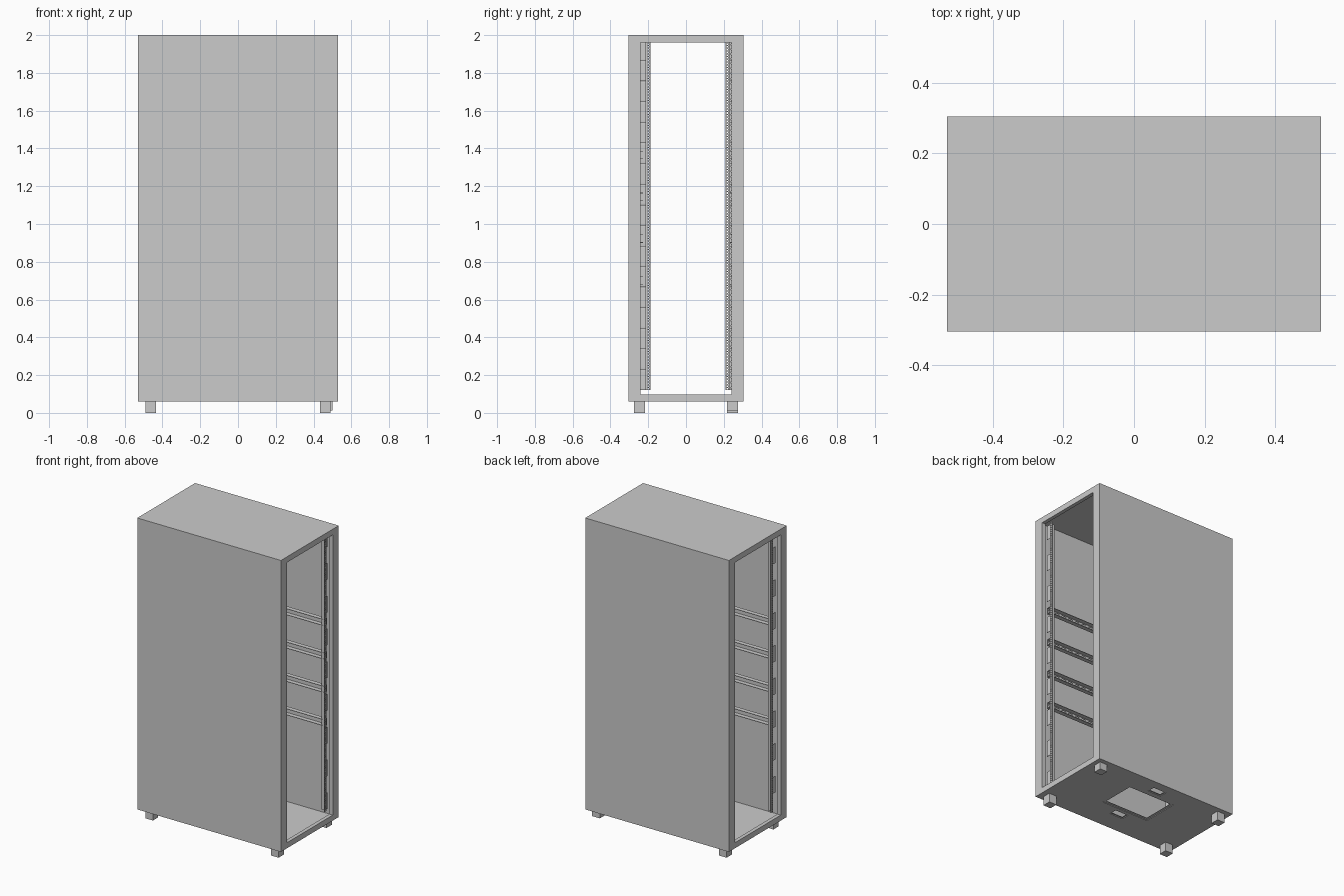
import bpy

if "Cube" in bpy.data.objects:
    bpy.data.objects.remove(bpy.data.objects["Cube"])

X, Y = 0.529, 0.304          # half length and half width of the cabinet
Z0, Z1 = 0.06, 2.0           # underside and top
T = 0.004                    # sheet metal thickness


def make(name, verts, faces):
    me = bpy.data.meshes.new(name)
    me.from_pydata(verts, [], faces)
    ob = bpy.data.objects.new(name, me)
    bpy.context.collection.objects.link(ob)
    return ob


def box(name, x, y, z):
    """Box from three (min, max) ranges."""
    (x0, x1), (y0, y1), (z0, z1) = sorted(x), sorted(y), sorted(z)
    v = [(a, b, c) for a in (x0, x1) for b in (y0, y1) for c in (z0, z1)]
    f = [(0, 1, 3, 2), (4, 6, 7, 5), (0, 4, 5, 1), (2, 3, 7, 6), (0, 2, 6, 4), (1, 5, 7, 3)]
    return make(name, v, f)


def sheet(name, us, vs, is_hole, place, thick=T):
    """Perforated sheet: a grid of cells, leaving out those that are holes."""
    index, verts, faces = {}, [], []

    def vert(i, j):
        if (i, j) not in index:
            index[i, j] = len(verts)
            verts.append(place(us[i], vs[j]))
        return index[i, j]

    for i in range(len(us) - 1):
        for j in range(len(vs) - 1):
            if not is_hole(i, j):
                faces.append((vert(i, j), vert(i + 1, j), vert(i + 1, j + 1), vert(i, j + 1)))
    ob = make(name, verts, faces)
    mod = ob.modifiers.new("thickness", 'SOLIDIFY')
    mod.thickness, mod.offset = thick, 0
    return ob


def hole_steps(start, pitch, size, count, end):
    """Edges alternating solid / hole along a strip."""
    out = [start]
    for k in range(count):
        c = start + (k + 0.5) * pitch
        out += [c - size / 2, c + size / 2]
    return out + [end]


# Outer skin
box("top_panel", (-X, X), (-Y, Y), (Z1 - T, Z1))
for s, side in ((-1, "front"), (1, "back")):
    box(side + "_side_panel", (-X, X), (s * (Y - T), s * Y), (Z0, Z1 - T))

# Floor with a large cable opening and two small ones
openings = [(-0.18, 0.175, -0.09, 0.165), (-0.05, 0.05, 0.19, 0.245), (-0.05, 0.05, -0.17, -0.115)]
fx = sorted({-X, X} | {v for o in openings for v in o[:2]})
fy = sorted({-Y + T, Y - T} | {v for o in openings for v in o[2:]})


def in_opening(i, j):
    cx, cy = (fx[i] + fx[i + 1]) / 2, (fy[j] + fy[j + 1]) / 2
    return any(a < cx < b and c < cy < d for a, b, c, d in openings)


sheet("floor_panel", fx, fy, in_opening, lambda u, v: (u, v, Z0 + T / 2))

# Recessed lip inside each opening
for k, (a, b, c, d) in enumerate(openings):
    m = 0.016 if k == 0 else 0.008
    sheet(f"opening_lip_{k}", [a - 0.004, a + m, b - m, b + 0.004], [c - 0.004, c + m, d - m, d + 0.004],
          lambda i, j: i == 1 and j == 1, lambda u, v: (u, v, Z0 + T + 0.002), 0.003)

# Open end frames
for s, end in ((-1, "left"), (1, "right")):
    xr = (s * (X - 0.025), s * X)
    for t, side in ((-1, "front"), (1, "back")):
        box(f"{end}_{side}_frame_upright", xr, (t * 0.241, t * Y), (Z0, Z1))
    box(f"{end}_frame_header", xr, (-0.241, 0.241), (1.962, Z1))
    box(f"{end}_frame_sill", xr, (-0.241, 0.241), (Z0, 0.097))

# Mounting posts: punched flange, side web, and spaced bracket plates
P0, P1 = 0.12, 1.96
post_z = hole_steps(P0, (P1 - P0) / 126, 0.008, 126, P1)
PITCH = 0.218
for s, end in ((-1, "left"), (1, "right")):
    px = s * 0.49
    for t, side in ((-1, "front"), (1, "back")):
        inner = -0.189 if t < 0 else 0.208
        name = f"{end}_{side}_post"
        ys = [inner, inner + t * 0.006, inner + t * 0.014, inner + t * 0.022]
        sheet(name + "_flange", ys, post_z, lambda i, j: i == 1 and j % 2 == 1,
              lambda u, v, px=px: (px, u, v), 0.003)
        web = inner + t * 0.022
        box(name + "_web", (px, px - s * 0.035), (web, web + t * 0.003), (P0, P1))
        z = 0.23 if s < 0 else 0.12
        n = 0
        while z < 1.93:
            top = min(z + 0.109, P1)
            w0, w1 = web, t * 0.255
            c = (w0 + w1) / 2
            sheet(f"{name}_bracket_{n}", [w0, c - 0.004, c + 0.004, w1],
                  hole_steps(z, (top - z) / 4, 0.008, 4, top),
                  lambda i, j: i == 1 and j % 2 == 1,
                  lambda u, v, px=px, s=s: (px - s * 0.012, u, v), 0.003)
            z += PITCH
            n += 1

# Horizontal side rails: channels opening inward, slotted along the back
L = 0.475
rail_x = hole_steps(-L, 2 * L / 18, 0.03, 18, L)
for t, side in ((-1, "front"), (1, "back")):
    y_web, y_lip = t * 0.258, t * 0.228
    for k in range(4):
        zc = 0.7 + k * 0.222
        name = f"{side}_side_rail_{k}"
        sheet(name + "_web", rail_x, [zc - 0.02, zc + 0.004, zc + 0.012, zc + 0.02],
              lambda i, j: j == 1 and i % 2 == 1, lambda u, v, y=y_web: (u, y, v), 0.003)
        for h, lip in ((-0.02, "lower"), (0.02, "upper")):
            box(f"{name}_{lip}_lip", (-L, L), (y_web, y_lip), (zc + h - 0.0015, zc + h + 0.0015))

# Feet, one of them screwed up slightly
for s, end in ((-1, "left"), (1, "right")):
    for t, side in ((-1, "front"), (1, "back")):
        short = s > 0 and t > 0
        cx = s * 0.463 + (0.008 if short else 0)
        box(f"{end}_{side}_foot", (cx - 0.028, cx + 0.028), (t * 0.246 - 0.028, t * 0.246 + 0.028),
            (0.012 if short else 0, Z0))
